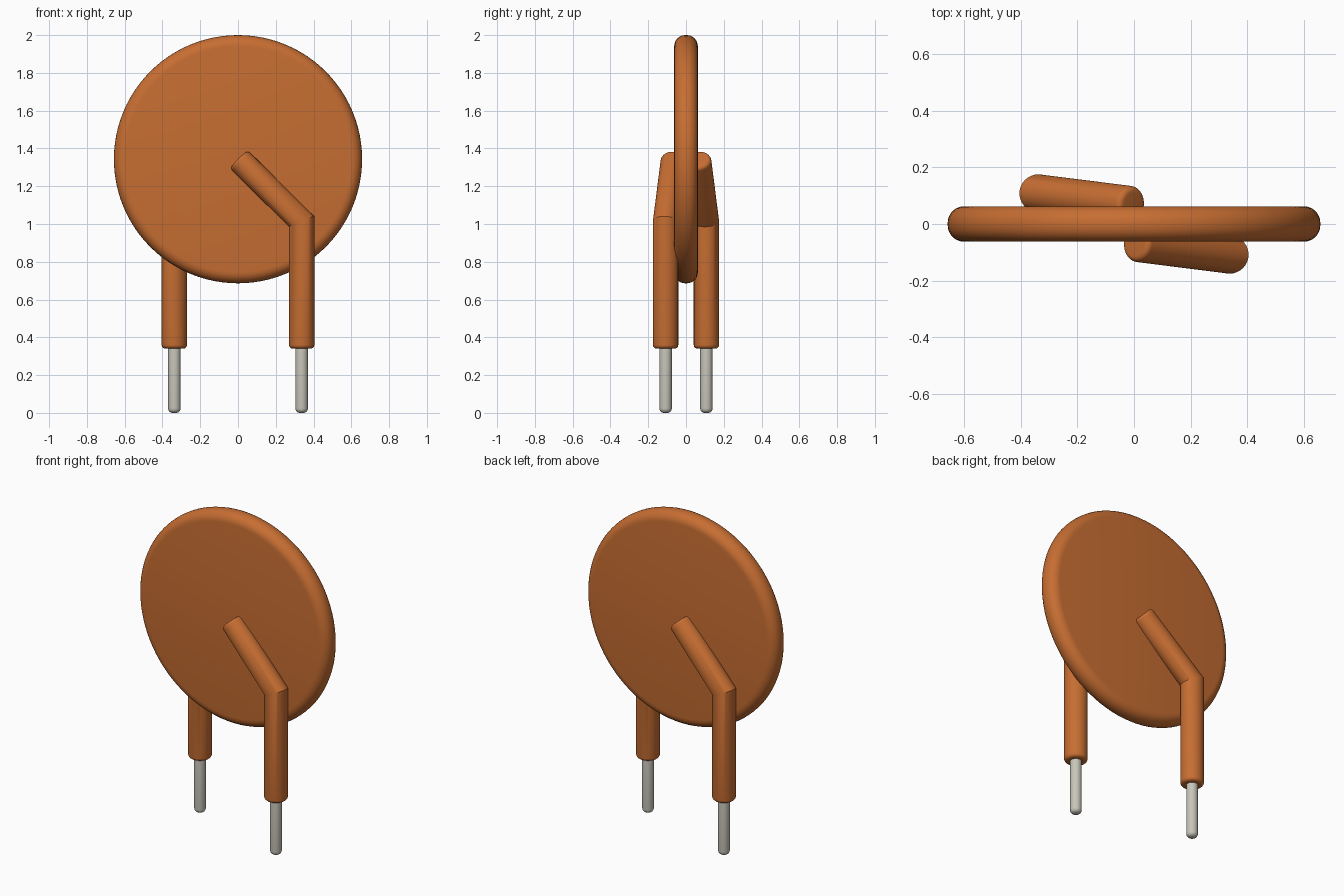
import bpy, bmesh, math
from mathutils import Vector, Matrix

cube = bpy.data.objects.get("Cube")
if cube:
    bpy.data.objects.remove(cube, do_unlink=True)


def material(name, rgb, rough):
    m = bpy.data.materials.new(name)
    m.use_nodes = True
    m.diffuse_color = (*rgb, 1)
    bsdf = m.node_tree.nodes["Principled BSDF"]
    bsdf.inputs["Base Color"].default_value = (*rgb, 1)
    bsdf.inputs["Roughness"].default_value = rough
    return m


ORANGE = material("burnt orange coating", (0.57, 0.155, 0.032), 0.5)
METAL = material("pale grey metal", (0.58, 0.565, 0.49), 0.4)


def loft(name, rings, mat):
    """Skin a list of equal-length point rings and cap both ends."""
    bm = bmesh.new()
    loops = [[bm.verts.new(p) for p in ring] for ring in rings]
    n = len(loops[0])
    for a, b in zip(loops, loops[1:]):
        for i in range(n):
            j = (i + 1) % n
            bm.faces.new((a[i], a[j], b[j], b[i]))
    bm.faces.new(loops[0][::-1])
    bm.faces.new(loops[-1])
    bmesh.ops.recalc_face_normals(bm, faces=bm.faces)
    mesh = bpy.data.meshes.new(name)
    bm.to_mesh(mesh)
    bm.free()
    mesh.materials.append(mat)
    obj = bpy.data.objects.new(name, mesh)
    bpy.context.collection.objects.link(obj)
    bpy.ops.object.select_all(action='DESELECT')
    bpy.context.view_layer.objects.active = obj
    obj.select_set(True)
    bpy.ops.object.shade_smooth_by_angle(angle=math.radians(30))
    return obj


def circle(radius, sides):
    return [Vector((radius * math.cos(t), radius * math.sin(t), 0))
            for t in (2 * math.pi * i / sides for i in range(sides))]


def fillet(radius, f, steps=6):
    """(distance from end, ring scale) pairs for a rounded end."""
    return [(f * (1 - math.sin(a)), (radius - f + f * math.cos(a)) / radius)
            for a in (math.pi / 2 * (steps - k) / steps for k in range(steps + 1))]


def rod(name, radius, bottom, top, f_bottom, f_top, mat, sides=32):
    """Upright rod with rounded ends."""
    c = circle(radius, sides)
    up = Vector((0, 0, 1))
    rings = [[p * s + up * (bottom + d) for p in c] for d, s in fillet(radius, f_bottom)]
    rings += [[p * s + up * (top - d) for p in c] for d, s in reversed(fillet(radius, f_top))]
    return loft(name, rings, mat)


def bent_sleeve(name, bottom, bend, tip, radius, f, mat, sides=32):
    """Sleeve rising straight up, then mitred towards the tip."""
    d1, d2 = (bend - bottom).normalized(), (tip - bend).normalized()
    n = d1 + d2
    c = circle(radius, sides)
    mitre = [p - d1 * (p.dot(n) / d1.dot(n)) for p in c]
    end = [p - d2 * p.dot(d2) for p in mitre]
    rings = [[bottom + d1 * d + p * s for p in c] for d, s in fillet(radius, f)]
    rings.append([bend + p for p in mitre])
    rings += [[tip - d2 * d + p * s for p in end] for d, s in reversed(fillet(radius, f))]
    return loft(name, rings, mat)


# Round body, turned to face the front
DISC_R, DISC_H, DISC_Z = 0.657, 0.0625, 1.343
disc = rod("disc_body", DISC_R, -DISC_H, DISC_H, 0.058, 0.058, ORANGE, sides=96)
disc.data.transform(Matrix.Translation((0, 0, DISC_Z)) @ Matrix.Rotation(math.pi / 2, 4, 'X'))

# Two legs, the rear one a half turn of the front one
LEG = Vector((0.337, -0.108, 0))
for side, angle in (("front", 0), ("rear", math.pi)):
    turn = Matrix.Rotation(angle, 4, 'Z')
    sleeve = bent_sleeve(side + "_lead_sleeve", LEG + Vector((0, 0, 0.34)),
                         LEG + Vector((0, 0, 1.013)), Vector((0.004, -0.066, 1.343)),
                         0.067, 0.02, ORANGE)
    sleeve.data.transform(turn)
    pin = rod(side + "_lead_pin", 0.033, 0.0, 0.42, 0.024, 0.005, METAL)
    pin.data.transform(turn @ Matrix.Translation(LEG))
